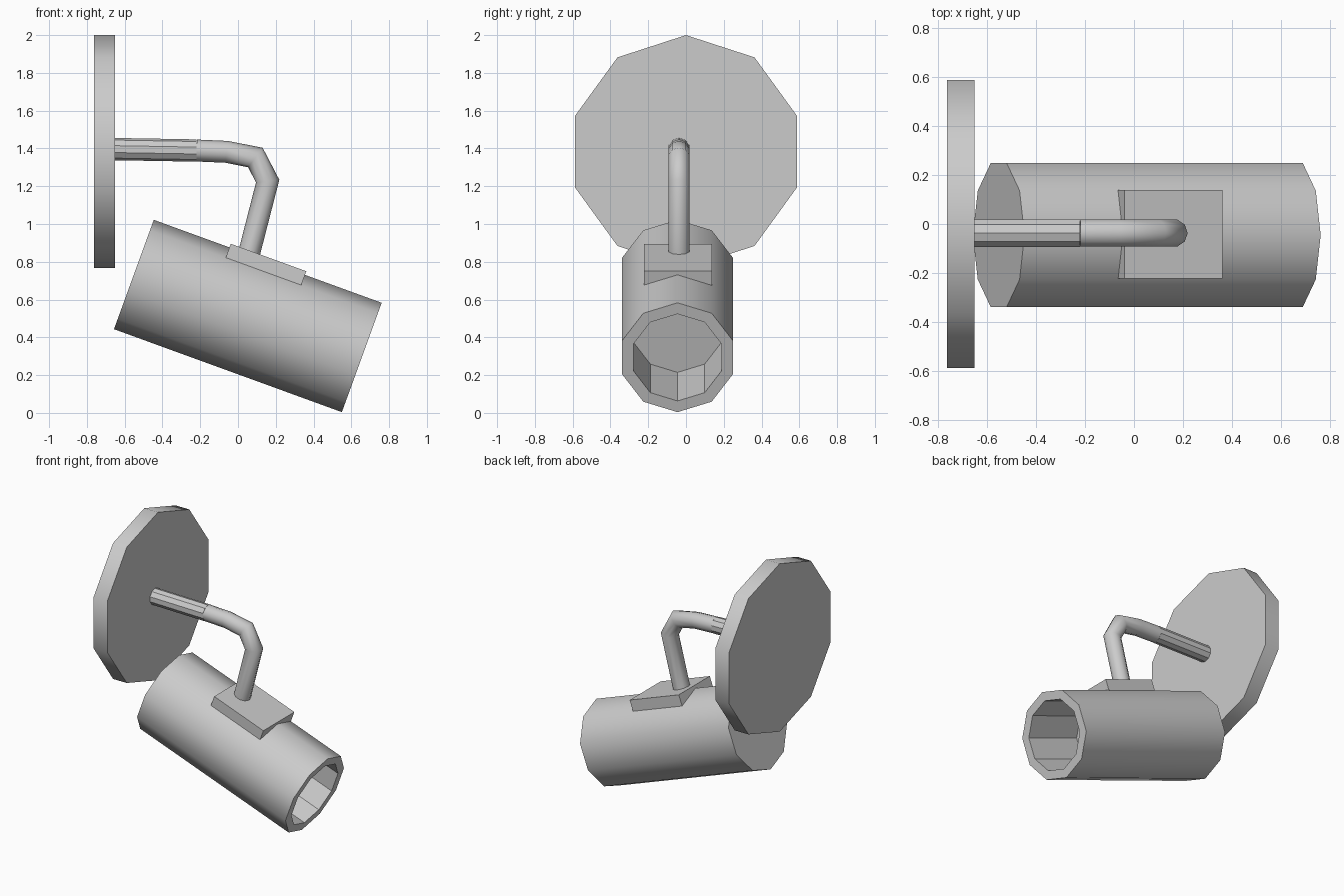
import bpy, bmesh
from math import sin, cos, pi, radians
from mathutils import Vector, Matrix

if "Cube" in bpy.data.objects:
    bpy.data.objects.remove(bpy.data.objects["Cube"])

SIDES = 10
TILT = radians(20)


def loft(name, rings, y, flat_spans=()):
    """Skin ten-sided rings (centre x, centre z, up vector, radius) and cap both ends."""
    bm = bmesh.new()
    loops = []
    for x, z, up, r in rings:
        loop = []
        for i in range(SIDES):
            t = pi / 2 + 2 * pi * i / SIDES
            loop.append(bm.verts.new((x + up[0] * r * sin(t), y + r * cos(t),
                                      z + up[1] * r * sin(t))))
        loops.append(loop)
    for k in range(len(loops) - 1):
        a, b = loops[k], loops[k + 1]
        for i in range(SIDES):
            j = (i + 1) % SIDES
            f = bm.faces.new((a[i], a[j], b[j], b[i]))
            f.smooth = k not in flat_spans
    bm.faces.new(loops[0])
    bm.faces.new(loops[-1])
    return finish(name, bm)


def finish(name, bm):
    bmesh.ops.recalc_face_normals(bm, faces=bm.faces)
    for e in bm.edges:
        e.smooth = e.calc_face_angle(0) < radians(60)
    mesh = bpy.data.meshes.new(name)
    bm.to_mesh(mesh)
    bm.free()
    obj = bpy.data.objects.new(name, mesh)
    bpy.context.collection.objects.link(obj)
    return obj


def pipe_rings(path, r):
    """Mitred rings along a path in the xz plane."""
    pts = [Vector(p) for p in path]
    rings = []
    for i, p in enumerate(pts):
        d0 = (p - pts[max(i - 1, 0)]) if i else (pts[1] - p)
        d1 = (pts[i + 1] - p) if i < len(pts) - 1 else d0
        d0, d1 = d0.normalized(), d1.normalized()
        t = (d0 + d1).normalized()
        up = Vector((-t.y, t.x)) / t.dot(d0)
        rings.append((p.x, p.y, up, r))
    return rings


# Wall plate
loft("wall_plate", [(-0.762, 1.383, (0, 1), 0.617), (-0.65, 1.383, (0, 1), 0.617)], 0)

# Arm: straight faceted stem, then the smooth bend down to the lamp
loft("arm_stem", pipe_rings([(-0.68, 1.397), (-0.22, 1.389)], 0.059), -0.037, (0,))
loft("arm_bend", pipe_rings([(-0.22, 1.389), (-0.06, 1.382), (0.092, 1.352),
                             (0.157, 1.227), (0.055, 0.83)], 0.058), -0.037)

# Lamp housing: tilted can, closed at the back, hollow at the front
up = (sin(TILT), cos(TILT))


def along(s):
    return 0.052 + s * cos(TILT), 0.513 - s * sin(TILT)


loft("lamp_housing", [(*along(s), up, r) for s, r in
                      ((-0.642, 0.308), (0.642, 0.308), (0.642, 0.245), (0.20, 0.245))],
     -0.045, (1, 2))

# Mounting block on top of the housing
bm = bmesh.new()
m = (Matrix.Translation((0.148, -0.042, 0.785)) @ Matrix.Rotation(TILT, 4, 'Y')
     @ Matrix.Diagonal((0.425, 0.36, 0.08, 1)))
bmesh.ops.create_cube(bm, size=1, matrix=m)
finish("mounting_block", bm)
